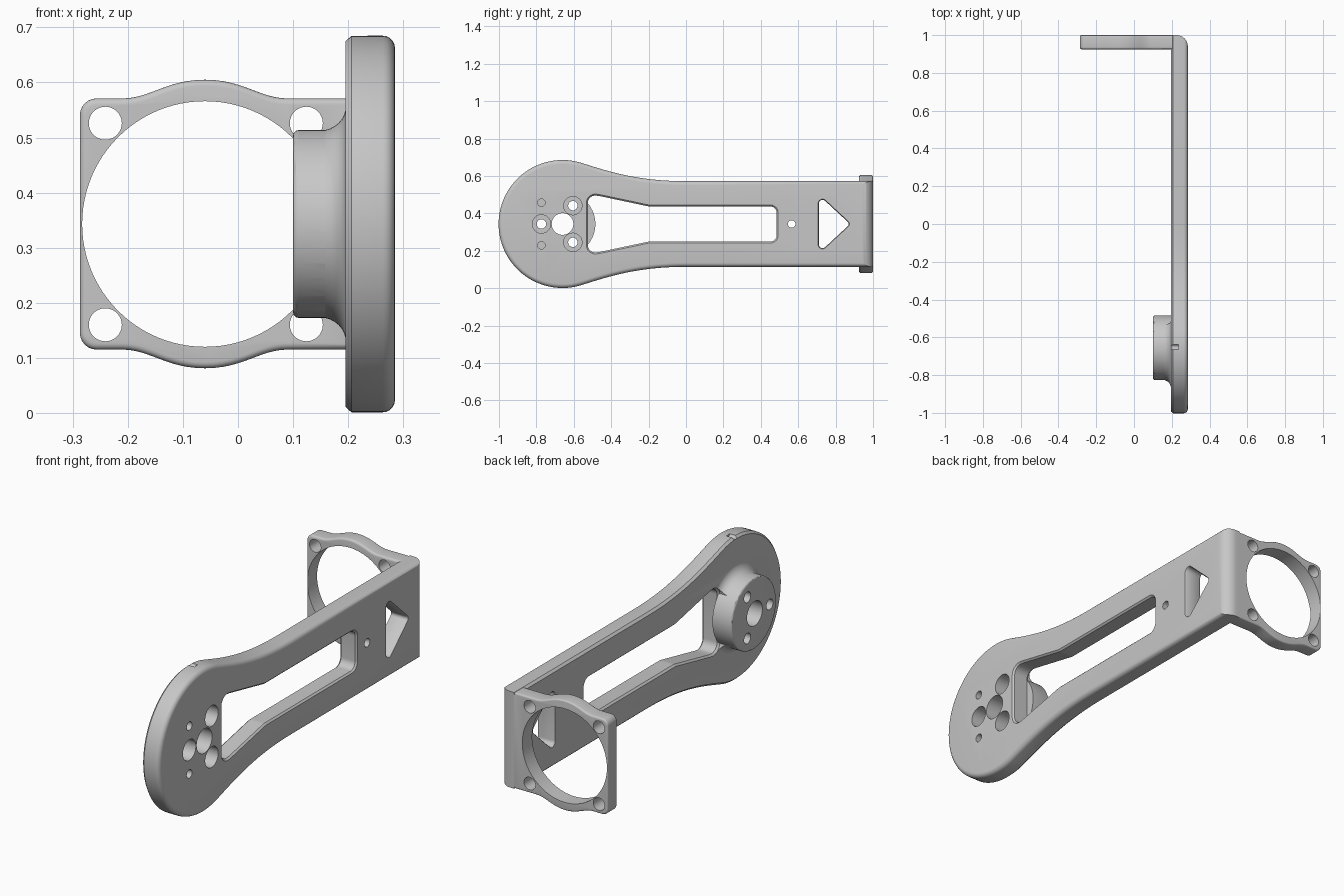
import bpy, bmesh, math
from mathutils import Vector

if "Cube" in bpy.data.objects:
    bpy.data.objects.remove(bpy.data.objects["Cube"])

ZC = 0.343           # mid height of the bracket
HY = -0.66           # centre of the round head along y


def circle(u, v, r, n=48):
    return [(u + r * math.cos(2 * math.pi * i / n), v + r * math.sin(2 * math.pi * i / n)) for i in range(n)]


def bezier(a, b, c, d, n=16):
    out = []
    for i in range(n + 1):
        t = i / n
        k = ((1 - t) ** 3, 3 * t * (1 - t) ** 2, 3 * t * t * (1 - t), t ** 3)
        out.append(tuple(sum(w * p[j] for w, p in zip(k, (a, b, c, d))) for j in (0, 1)))
    return out


def rounded(corners, n=8):
    """Polygon from (u, v, radius) corners, each filleted."""
    pts = []
    for i, (u, v, r) in enumerate(corners):
        p = Vector((u, v))
        a = (Vector(corners[i - 1][:2]) - p).normalized()
        b = (Vector(corners[(i + 1) % len(corners)][:2]) - p).normalized()
        half = math.acos(max(-1, min(1, a.dot(b)))) / 2
        centre = p + (a + b).normalized() * (r / math.sin(half))
        s, e = p + a * (r / math.tan(half)) - centre, p + b * (r / math.tan(half)) - centre
        for k in range(n + 1):
            # blend of the two radii, pushed back onto the arc
            w = math.pi - 2 * half
            q = s * math.sin((1 - k / n) * w) + e * math.sin(k / n * w)
            pts.append(tuple(centre + q.normalized() * r))
    return pts


def inset(pts, d):
    """Move a closed outline inward by d (outward if negative)."""
    area = sum(pts[i - 1][0] * p[1] - p[0] * pts[i - 1][1] for i, p in enumerate(pts))
    sign = 1 if area > 0 else -1
    out = []
    for i, p in enumerate(pts):
        p = Vector(p)
        a = (p - Vector(pts[i - 1])).normalized()
        b = (Vector(pts[(i + 1) % len(pts)]) - p).normalized()
        na, nb = Vector((-a.y, a.x)) * sign, Vector((-b.y, b.x)) * sign
        out.append(p + (na + nb) * (d / max(0.3, 1 + na.dot(nb))))
    return out


def loft(name, pts, layers, axis='x'):
    """Stack copies of an outline at (position, inset) along an axis."""
    bm = bmesh.new()
    rings = []
    for w, d in layers:
        rings.append([bm.verts.new((w, u, v) if axis == 'x' else (u, w, v) if axis == 'y' else (u, v, w))
                      for u, v in inset(pts, d)])
    for lo, hi in zip(rings, rings[1:]):
        for i in range(len(pts)):
            bm.faces.new((lo[i - 1], lo[i], hi[i], hi[i - 1]))
    bm.faces.new(rings[0])
    bm.faces.new(rings[-1])
    bmesh.ops.recalc_face_normals(bm, faces=bm.faces[:])
    if bm.calc_volume(signed=True) < 0:
        bmesh.ops.reverse_faces(bm, faces=bm.faces[:])
    me = bpy.data.meshes.new(name)
    bm.to_mesh(me)
    bm.free()
    ob = bpy.data.objects.new(name, me)
    bpy.context.collection.objects.link(ob)
    return ob


def combine(ob, other, op):
    m = ob.modifiers.new(op, 'BOOLEAN')
    m.operation, m.solver, m.object = op, 'EXACT', other
    bpy.context.view_layer.objects.active = ob
    bpy.ops.object.modifier_apply(modifier=m.name)
    bpy.data.objects.remove(other)


def cut(ob, pts, a, b, axis='x'):
    combine(ob, loft('cutter', pts, [(a, 0), (b, 0)], axis), 'DIFFERENCE')


def round_edge(end, r, side, n=5):
    """Layers that round an edge off towards the given end."""
    ls = [(end - side * r * (1 - math.sin(t)), r * (1 - math.cos(t)))
          for t in [math.pi / 2 * i / n for i in range(n + 1)]]
    return ls if side > 0 else ls[::-1]


# Arm plate: round head blending into a straight bar
t0 = math.radians(72)
head = [(HY + 0.342 * math.cos(t), 0.342 * math.sin(t))
        for t in [math.pi + (t0 - math.pi) * i / 32 for i in range(33)]]
neck = bezier((HY + 0.342 * math.cos(t0), 0.342 * math.sin(t0)), (-0.40, 0.276), (-0.25, 0.229), (0, 0.229))
half = head + neck[1:] + [(1.0, 0.229)]
outline = [(u, ZC + v) for u, v in half] + [(u, ZC - v) for u, v in half[:0:-1]]
bracket = loft('bracket', outline, [(0.195, 0.01), (0.206, 0)] + round_edge(0.285, 0.022, 1))

# Concave flare under the boss
flare = [(0.14, 0.02), (0.15, 0.002)]
for i in range(1, 9):
    t = math.pi / 2 * i / 8
    flare.append((0.15 + 0.046 * math.sin(t), -0.045 * (1 - math.cos(t))))
flare.append((0.22, -0.045))
combine(bracket, loft('flare', circle(HY + 0.005, ZC, 0.17, 72), flare), 'UNION')

# Long slot and arrow window with chamfered rims
rim = [(0.05, -0.008), (0.195, -0.008), (0.204, 0), (0.277, 0), (0.286, -0.009), (0.32, -0.009)]
slot = [(-0.525, -0.158, 0.04), (-0.46, -0.149, 0.02), (-0.2, -0.094, 0.1), (0.485, -0.094, 0.035)]
slot = slot + [(u, -v, r) for u, v, r in slot[::-1]]
combine(bracket, loft('slot', rounded([(u, ZC + v, r) for u, v, r in slot]), rim), 'DIFFERENCE')
arrow = [(0.71, ZC - 0.155, 0.02), (0.877, ZC, 0.015), (0.71, ZC + 0.155, 0.02)]
rim_small = [(x, d * 0.5) for x, d in rim]
combine(bracket, loft('arrow', rounded(arrow), rim_small), 'DIFFERENCE')

# Boss on the inner side of the head
boss = loft('boss', circle(HY + 0.005, ZC, 0.1705, 72), round_edge(0.1, 0.01, -1, 3) + [(0.2, 0)])
combine(bracket, boss, 'UNION')

# Motor frame: square plate with bulging top and bottom
bulge = bezier((-0.21, 0.228), (-0.16, 0.228), (-0.13, 0.262), (-0.06, 0.262), 12)
bulge += [(-0.12 - u, v) for u, v in bulge[-2::-1]]
corner = [(-0.257 + 0.03 * math.cos(t), 0.198 + 0.03 * math.sin(t))
          for t in [math.pi - math.pi / 2 * i / 6 for i in range(7)]]
top = corner + bulge + [(0.245, 0.228)]
frame = loft('frame', [(u, ZC + v) for u, v in top] + [(u, ZC - v) for u, v in top[::-1]],
             round_edge(0.925, 0.011, -1, 4) + round_edge(0.9995, 0.008, 1, 4), 'y')
cut(frame, circle(-0.06, ZC, 0.223, 96), 0.8, 1.1, 'y')
for sx in (-0.241, 0.124):
    for sz in (-0.183, 0.183):
        cut(frame, circle(sx, ZC + sz, 0.03, 32), 0.8, 1.1, 'y')
combine(bracket, frame, 'UNION')

# Rounded outer bend between arm and frame
bend = [(0.225 + 0.06 * math.cos(t), 0.94 + 0.06 * math.sin(t))
        for t in [math.pi / 2 * i / 10 for i in range(11)]]
cut(bracket, bend + [(0.225, 1.05), (0.35, 1.05), (0.35, 0.94)], -0.1, 0.8, 'z')

# Shaft hole, counterbored screw holes, blind holes, lone hole and rim notch
cut(bracket, circle(HY, ZC, 0.058), 0, 0.4)
for u, v in ((-0.773, 0), (-0.605, 0.098), (-0.605, -0.098)):
    cut(bracket, circle(u, ZC + v, 0.025, 32), 0, 0.4)
    cut(bracket, circle(u, ZC + v, 0.049, 40), 0.17, 0.4)
for v in (0.114, -0.114):
    cut(bracket, circle(-0.773, ZC + v, 0.02, 24), 0.205, 0.4)
cut(bracket, circle(0.565, ZC, 0.02, 24), 0.1, 0.4)
cut(bracket, circle(-0.652, 0.688, 0.014, 16), 0.15, 0.235)

# Single grey finish, smooth with crisp edges
grey = bpy.data.materials.new('grey')
grey.diffuse_color = (0.57, 0.57, 0.57, 1)
grey.use_nodes = True
grey.node_tree.nodes["Principled BSDF"].inputs["Base Color"].default_value = grey.diffuse_color
bracket.data.materials.clear()
bracket.data.materials.append(grey)
for p in bracket.data.polygons:
    p.material_index = 0
bpy.ops.object.select_all(action='DESELECT')
bracket.select_set(True)
bpy.context.view_layer.objects.active = bracket
bpy.ops.object.shade_smooth_by_angle(angle=math.radians(30))
